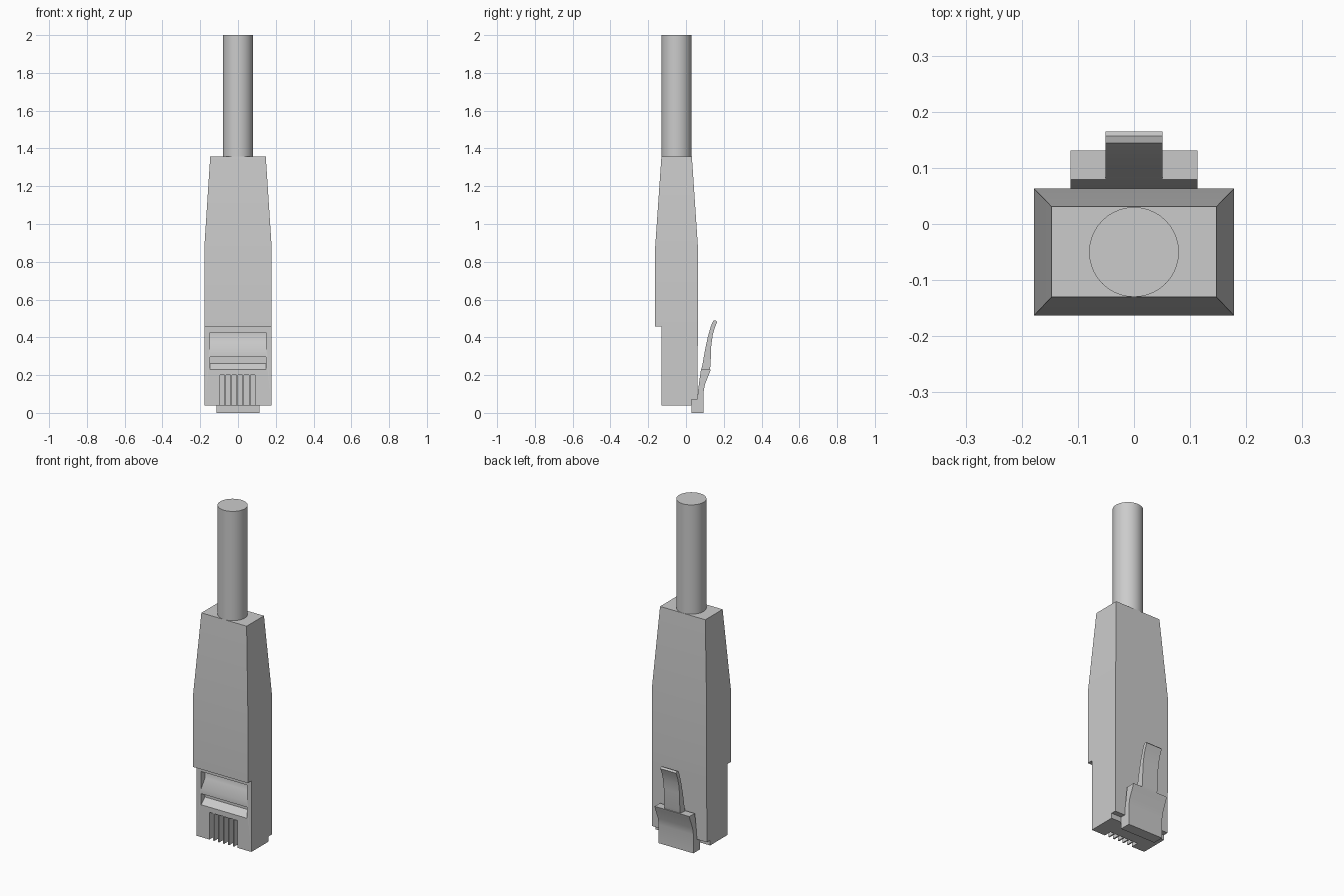
import bpy, bmesh, math

if "Cube" in bpy.data.objects:
    bpy.data.objects.remove(bpy.data.objects["Cube"])

def finish(ob, angle=35):
    bpy.ops.object.select_all(action='DESELECT')
    ob.select_set(True)
    bpy.context.view_layer.objects.active = ob
    bpy.ops.object.shade_smooth_by_angle(angle=math.radians(angle))

def make_object(name, bm):
    bmesh.ops.recalc_face_normals(bm, faces=bm.faces)
    me = bpy.data.meshes.new(name)
    bm.to_mesh(me)
    bm.free()
    ob = bpy.data.objects.new(name, me)
    bpy.context.collection.objects.link(ob)
    return ob

def loft(name, rings):
    """Bridge rings of points with equal counts and cap both ends."""
    bm = bmesh.new()
    vs = [[bm.verts.new(p) for p in r] for r in rings]
    n = len(vs[0])
    for a, b in zip(vs, vs[1:]):
        for i in range(n):
            j = (i + 1) % n
            bm.faces.new((a[i], a[j], b[j], b[i]))
    bm.faces.new(vs[0])
    bm.faces.new(vs[-1])
    return make_object(name, bm)

def prism(name, profile, x0, x1):
    """Extrude a (y, z) side profile from x0 to x1."""
    return loft(name, [[(x, y, z) for y, z in profile] for x in (x0, x1)])

def cut(target, cutter):
    cutter.hide_render = True
    cutter.display_type = 'WIRE'
    mod = target.modifiers.new(cutter.name, 'BOOLEAN')
    mod.operation = 'DIFFERENCE'
    mod.solver = 'EXACT'
    mod.object = cutter
    bpy.context.view_layer.objects.active = target
    bpy.ops.object.select_all(action='DESELECT')
    target.select_set(True)
    bpy.ops.object.modifier_apply(modifier=mod.name)
    bpy.data.objects.remove(cutter)

# Plug body with a stepped lower back edge
plug = prism("plug_body", [(-0.13, 0.04), (0.03, 0.04), (0.03, 0.07), (0.06, 0.07),
                           (0.063, 0.457), (-0.13, 0.457)], -0.178, 0.178)

# Two wedge recesses across the front
for i, (lo, hi) in enumerate([(0.325, 0.425), (0.23, 0.295)]):
    mid = lo + 0.5 * (hi - lo)
    cut(plug, prism(f"recess_cutter_{i}", [(-0.16, lo), (-0.13, lo), (-0.095, mid),
                                           (-0.095, hi), (-0.16, hi)], -0.148, 0.148))

# Six contact slots, open at the front and bottom
for i in range(6):
    x = -0.003 + (i - 2.5) * 0.032
    cut(plug, prism(f"slot_cutter_{i}", [(-0.16, 0.02), (-0.085, 0.02),
                                         (-0.085, 0.2), (-0.16, 0.2)], x - 0.012, x + 0.012))
finish(plug)

# Tapered boot
def rect(w, y0, y1, z):
    return [(-w, y0, z), (w, y0, z), (w, y1, z), (-w, y1, z)]

boot = loft("boot", [rect(0.178, -0.163, 0.063, 0.457),
                     rect(0.178, -0.163, 0.063, 0.88),
                     rect(0.147, -0.13, 0.031, 1.358)])
finish(boot)

# Cable
bpy.ops.mesh.primitive_cylinder_add(vertices=40, radius=0.08, depth=0.65,
                                    location=(0, -0.05, 1.675))
cable = bpy.context.object
cable.name = "cable"
finish(cable)

# Latch: wide hinged base, then the narrow release lever
base = prism("latch_base", [(0.03, 0), (0.093, 0), (0.093, 0.11), (0.1, 0.15),
                            (0.126, 0.215), (0.131, 0.231), (0.079, 0.229),
                            (0.072, 0.18), (0.064, 0.12), (0.06, 0.07), (0.03, 0.07)],
             -0.113, 0.113)
finish(base)

lever = prism("latch_lever", [(0.08, 0.225), (0.124, 0.225), (0.13, 0.25), (0.133, 0.35),
                              (0.141, 0.41), (0.152, 0.45), (0.165, 0.482), (0.157, 0.491),
                              (0.144, 0.487), (0.132, 0.46), (0.115, 0.4), (0.1, 0.33),
                              (0.088, 0.26)], -0.051, 0.051)
finish(lever)
